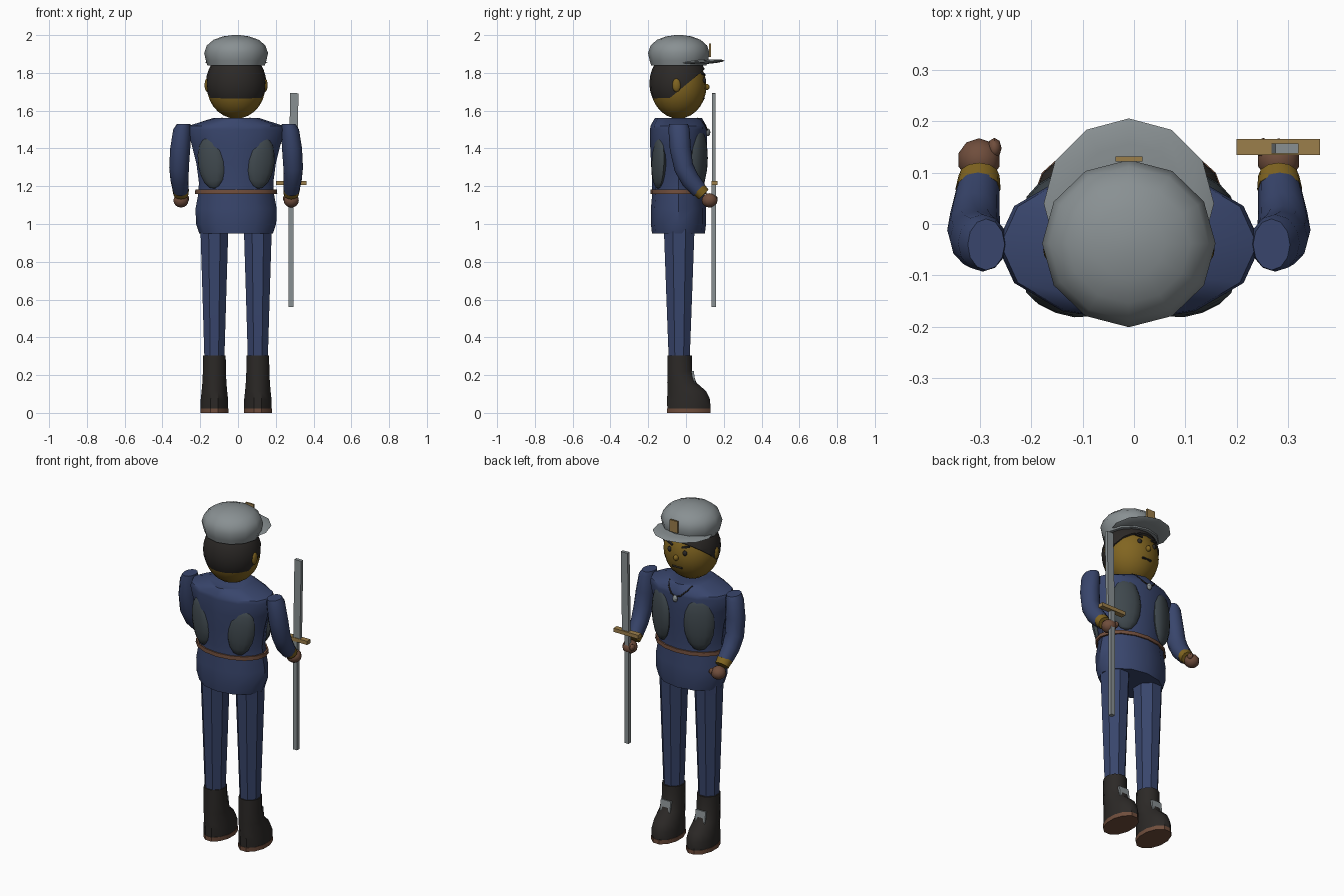
import bpy, bmesh, math
from mathutils import Matrix, Vector

if "Cube" in bpy.data.objects:
    bpy.data.objects.remove(bpy.data.objects["Cube"])

CX = -0.01  # body centre line
COL = {
    "blue": (0.04, 0.06, 0.15), "pad": (0.05, 0.065, 0.075), "dark": (0.025, 0.022, 0.02),
    "skin": (0.22, 0.13, 0.015), "brown": (0.16, 0.075, 0.045), "gold": (0.33, 0.21, 0.07),
    "grey": (0.25, 0.28, 0.29),
}
MATS = {}
for key, rgb in COL.items():
    MATS[key] = bpy.data.materials.new(key)
    MATS[key].diffuse_color = (*rgb, 1)


def finish(name, bm, col):
    bmesh.ops.recalc_face_normals(bm, faces=bm.faces)
    me = bpy.data.meshes.new(name)
    bm.to_mesh(me)
    bm.free()
    me.materials.append(MATS[col])
    ob = bpy.data.objects.new(name, me)
    bpy.context.collection.objects.link(ob)
    return ob


def loft(name, rings, sides, col, phase=0.0, cap=True):
    """Skin elliptical rings given as (x, y, z, rx, ry, tilt about x in degrees)."""
    bm = bmesh.new()
    loops = []
    for x, y, z, rx, ry, tilt in rings:
        rot = Matrix.Rotation(math.radians(tilt), 3, 'X')
        angles = [2 * math.pi * (i + phase) / sides for i in range(sides)]
        loops.append([bm.verts.new(Vector((x, y, z)) + rot @ Vector((rx * math.cos(a), ry * math.sin(a), 0)))
                      for a in angles])
    for a, b in zip(loops, loops[1:]):
        for i in range(sides):
            j = (i + 1) % sides
            bm.faces.new((a[i], a[j], b[j], b[i]))
    if cap:
        bm.faces.new(loops[0])
        bm.faces.new(loops[-1])
    return finish(name, bm, col)


def ball(name, loc, rad, col, rot=(0, 0, 0), seg=12, rings=8, cut=None):
    bm = bmesh.new()
    bmesh.ops.create_uvsphere(bm, u_segments=seg, v_segments=rings, radius=1)
    r = Matrix.LocRotScale(Vector(loc), None, None)
    for axis, ang in zip("ZYX", reversed(rot)):
        r = r @ Matrix.Rotation(math.radians(ang), 4, axis)
    bm.transform(r @ Matrix.Diagonal((*rad, 1)))
    if cut:
        geom = bm.verts[:] + bm.edges[:] + bm.faces[:]
        bmesh.ops.bisect_plane(bm, geom=geom, plane_co=cut[0], plane_no=cut[1], clear_inner=True)
        bmesh.ops.holes_fill(bm, edges=[e for e in bm.edges if e.is_boundary])
    return finish(name, bm, col)


def box(name, loc, size, col, rot=(0, 0, 0)):
    bm = bmesh.new()
    bmesh.ops.create_cube(bm, size=1, matrix=Matrix.Diagonal((*size, 1)))
    ob = finish(name, bm, col)
    ob.location = loc
    ob.rotation_euler = [math.radians(a) for a in rot]
    return ob


# Tunic
profile = [(0.95, .195, .14), (1.0, .212, .146), (1.08, .215, .146), (1.16, .2, .139), (1.22, .197, .139),
           (1.32, .21, .145), (1.42, .235, .15), (1.5, .258, .15), (1.52, .25, .148), (1.56, .125, .125)]
loft("tunic", [(CX, -0.04, z, rx, ry, 0) for z, rx, ry in profile], 12, "blue")

# Belt
loft("belt", [(CX, -0.04, z, rx, rx * 0.68, 0) for z, rx in
              ((1.16, .207), (1.16, .218), (1.182, .216), (1.182, .205), (1.16, .207))], 16, "brown", cap=False)

# Head, hair, ears and face
ball("head", (CX, -0.04, 1.73), (.155, .148, .172), "skin", seg=20, rings=14)
ball("hair", (CX, -0.04, 1.745), (.16, .154, .175), "dark", seg=20, rings=14,
     cut=((0, -0.155, 1.61), (0, -0.21, 0.255)))
ball("nose", (CX, 0.108, 1.725), (.015, .017, .017), "skin")
box("mouth", (CX, 0.093, 1.665), (.06, .012, .008), "dark", (20, 0, 0))
for s in (-1, 1):
    ball("ear", (CX + s * .153, -0.05, 1.735), (.014, .023, .036), "skin")
    ball("eye", (CX + s * .05, 0.096, 1.76), (.013, .01, .015), "dark")
    box("eyebrow", (CX + s * .052, 0.091, 1.795), (.045, .012, .009), "dark", (0, -s * 15, -s * 15))

# Cap with visor and badge
cap = [(1.84, .152), (1.865, .16), (1.905, .169), (1.945, .155), (1.975, .12), (1.993, .07), (2.0, .02)]
loft("cap", [(CX, -0.038, z, r, r * .965, 0) for z, r in cap], 12, "grey", phase=0)
ball("visor", (CX, 0.04, 1.856), (.166, .166, .014), "grey", (3, 0, 0))
box("cap_badge", (CX, 0.127, 1.92), (.053, .01, .07), "gold")

# Necklace cord and pendant
cu = bpy.data.curves.new("cord", 'CURVE')
cu.dimensions = '3D'
cu.bevel_depth = 0.004
cu.bevel_resolution = 1
sp = cu.splines.new('POLY')
path = [(-.075, .06, 1.56), (-.06, .09, 1.535), (-.03, .11, 1.505), (0, .114, 1.495),
        (.03, .11, 1.505), (.06, .09, 1.535), (.075, .06, 1.56)]
sp.points.add(len(path) - 1)
for p, (x, y, z) in zip(sp.points, path):
    p.co = (CX + x, y, z, 1)
cu.materials.append(MATS["dark"])
bpy.context.collection.objects.link(bpy.data.objects.new("necklace_cord", cu))
ball("pendant", (CX, 0.117, 1.485), (.016, .012, .02), "grey", seg=8, rings=6)

for s in (-1, 1):
    # Padded vest panels, front and back
    ball("front_pad", (CX + s * .125, 0.068, 1.35), (.085, .036, .16), "pad", (0, 0, -s * 25))
    ball("back_pad", (CX + s * .132, -0.143, 1.325), (.075, .032, .14), "pad", (0, s * 8, s * 20))

    # Sleeve, cuff, fist
    sleeve = [(.278, -.04, 1.53, .036, .05, 0), (.285, -.037, 1.5, .048, .056, 5), (.296, -.03, 1.4, .053, .056, 8),
              (.302, -.012, 1.3, .052, .052, 22), (.3, .022, 1.235, .048, .05, 38), (.294, .07, 1.178, .042, .043, 45)]
    loft("sleeve", [(CX + s * x, *rest) for x, *rest in sleeve], 12, "blue")
    loft("cuff", [(CX + s * .294, .068, 1.183, .044, .04, 45), (CX + s * .292, .094, 1.156, .04, .036, 45)],
         12, "skin")
    ball("fist", (CX + s * .292, .125, 1.125), (.042, .042, .038), "brown", seg=10)
    ball("thumb", (CX + s * .262, .148, 1.135), (.014, .02, .018), "brown", seg=8, rings=6)

    # Trouser leg
    lx = CX + s * .115
    loft("trouser_leg", [(lx, -.036, .98, .08, .088, 0), (lx, -.036, .65, .069, .075, 0),
                         (lx, -.036, .28, .057, .06, 0)], 8, "blue", phase=.5)

    # Boot, sole and shin tongue
    boot = [(.305, -.034, .062, .067), (.22, -.033, .063, .068), (.16, -.022, .066, .08),
            (.115, .004, .07, .106), (.07, .014, .075, .118), (.022, .015, .075, .118)]
    loft("boot", [(lx, y, z, rx, ry, 0) for z, y, rx, ry in boot], 12, "dark", phase=.5)
    loft("boot_sole", [(lx, .015, z, .077, .12, 0) for z in (.024, 0)], 12, "brown", phase=.5)
    box("boot_tongue", (lx, .04, .185), (.065, .012, .075), "grey", (8, 0, 0))

# Sword: blade, long lower shaft, guard
box("sword_blade", (.294, .147, 1.455), (.044, .02, .475), "grey", (0, 1.0, 0))
box("sword_shaft", (.281, .147, .89), (.026, .024, .66), "grey")
box("sword_guard", (.281, .15, 1.217), (.162, .032, .022), "gold")

# Smooth shading with kept edges
bpy.ops.object.select_all(action='DESELECT')
for ob in bpy.data.objects:
    if ob.type == 'MESH':
        ob.select_set(True)
        bpy.context.view_layer.objects.active = ob
bpy.ops.object.shade_smooth_by_angle(angle=math.radians(40))

for m in bpy.data.materials:
    if m.users and not m.is_grease_pencil:
        m.use_nodes = True
        m.node_tree.nodes["Principled BSDF"].inputs["Base Color"].default_value = m.diffuse_color
